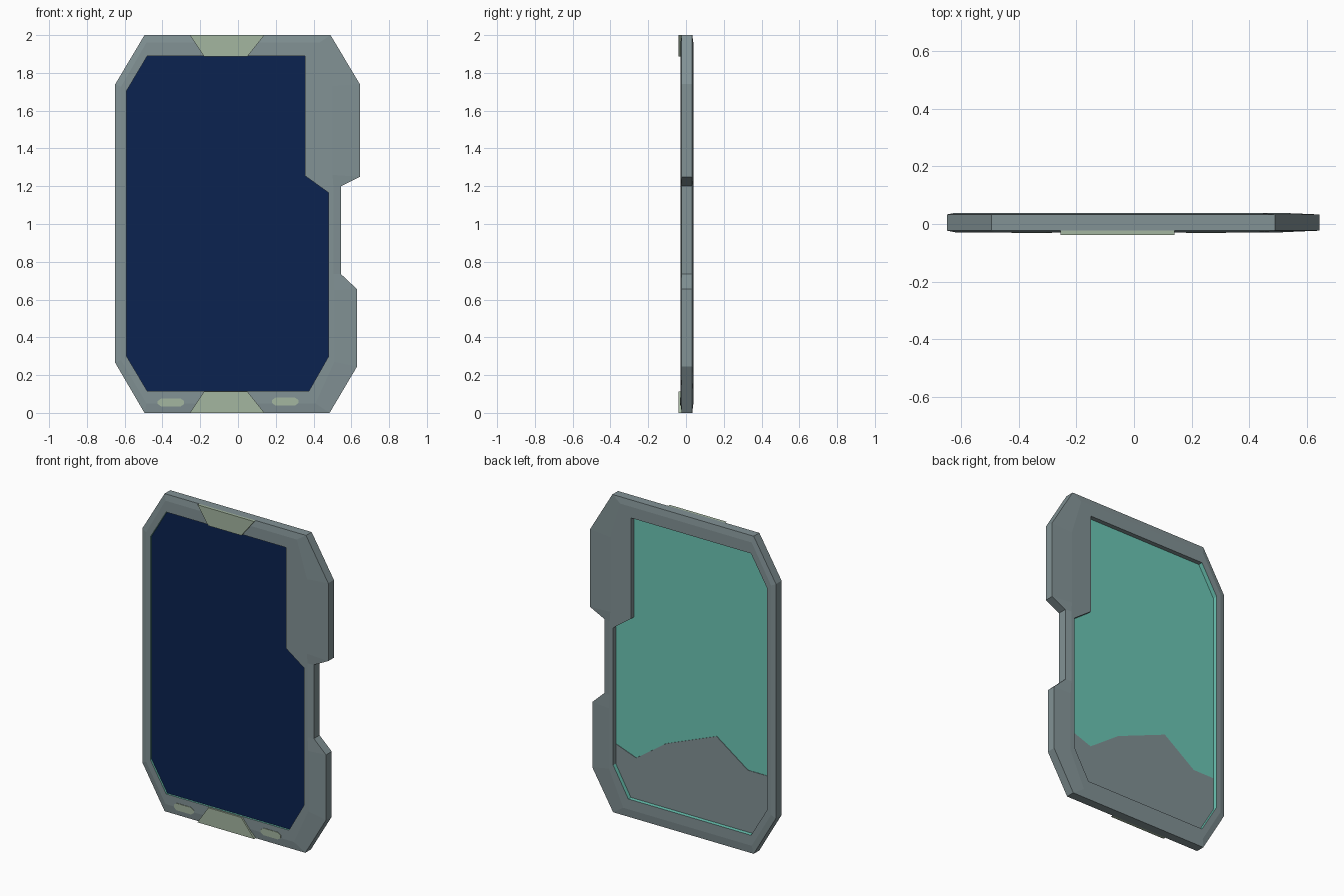
import bpy, bmesh, math

if "Cube" in bpy.data.objects:
    bpy.data.objects.remove(bpy.data.objects["Cube"])


def material(name, rgb):
    m = bpy.data.materials.new(name)
    lin = [((c / 255 + 0.055) / 1.055) ** 2.4 if c > 10 else c / 255 / 12.92 for c in rgb]
    m.diffuse_color = (*lin, 1)
    m.use_nodes = True
    m.node_tree.nodes["Principled BSDF"].inputs["Base Color"].default_value = m.diffuse_color
    return m


GREY = material("grey_metal", (130, 146, 149))
BLUE = material("dark_blue_glass", (11, 34, 80))
TEAL = material("teal_glow", (108, 198, 181))
PALE = material("pale_green", (164, 182, 160))


def finish(bm, name, mats):
    bmesh.ops.recalc_face_normals(bm, faces=bm.faces)
    me = bpy.data.meshes.new(name)
    bm.to_mesh(me)
    bm.free()
    for m in mats:
        me.materials.append(m)
    ob = bpy.data.objects.new(name, me)
    bpy.context.collection.objects.link(ob)
    return ob


def ring(bm, pts, y):
    return [bm.verts.new((x, y, z)) for x, z in pts]


def bridge(bm, a, b):
    n = len(a)
    return [bm.faces.new((a[i], a[(i + 1) % n], b[(i + 1) % n], b[i])) for i in range(n)]


def loop_edges(bm, vs):
    out = []
    for i, v in enumerate(vs):
        w = vs[(i + 1) % len(vs)]
        out.append(bm.edges.get((v, w)) or bm.edges.new((v, w)))
    return out


def prism(name, pts, y0, y1, mats, back=0):
    """Extrude an x/z outline from y0 (front) to y1; 'back' colours the rear and sides."""
    bm = bmesh.new()
    f, b = ring(bm, pts, y0), ring(bm, pts, y1)
    bm.faces.new(f)
    for face in bridge(bm, f, b) + [bm.faces.new(b)]:
        face.material_index = back
    return finish(bm, name, mats)


# Outlines: outer rim, raised ridge just inside it, and screen opening
outer = [(-.495, 2), (.49, 2), (.645, 1.74), (.645, 1.25), (.545, 1.2), (.545, .735),
         (.63, .655), (.63, .245), (.485, 0), (-.495, 0), (-.65, .265), (-.65, 1.74)]
ridge = [(-.485, 1.96), (.43, 1.96), (.50, 1.73), (.50, 1.26), (.505, 1.2), (.505, .735),
         (.51, .65), (.51, .27), (.41, .05), (-.485, .05), (-.62, .28), (-.62, 1.725)]
opening = [(-.48, 1.89), (.355, 1.89), (.355, 1.255), (.48, 1.165), (.48, .3),
           (.375, .115), (-.48, .115), (-.59, .3), (-.59, 1.705)]

# Frame: bevelled ring with a glowing lining on the left and lower walls
bm = bmesh.new()
of, ob_ = ring(bm, outer, -.023), ring(bm, outer, .033)
rf, rb = ring(bm, ridge, -.029), ring(bm, ridge, .039)
hf, hb = ring(bm, opening, -.029), ring(bm, opening, .039)
bridge(bm, of, ob_)
bridge(bm, of, rf)
bridge(bm, ob_, rb)
walls = bridge(bm, hf, hb)
for a, b, d in ((rf, hf, -1), (rb, hb, 1)):
    bmesh.ops.triangle_fill(bm, edges=loop_edges(bm, a) + loop_edges(bm, b),
                            use_beauty=True, normal=(0, d, 0))
bmesh.ops.recalc_face_normals(bm, faces=bm.faces)
for w in walls:
    if w.normal.x > .3 or w.normal.z > .3:
        w.material_index = 1
finish(bm, "frame", [GREY, TEAL])

# Screen: blue glass in front, teal behind
prism("screen", opening, -.017, .010, [BLUE, TEAL], back=1)

# Jagged grey cover on the lower back of the screen
cover = [(.48, .424), (.338, .373), (.13, .519), (-.222, .659), (-.44, .504), (-.59, .504),
         (-.59, .3), (-.48, .115), (.375, .115), (.48, .3)]
prism("back_cover", cover, .009, .013, [GREY])

# Trapezoid clips at the top and bottom of the frame
clip = [(-.255, 2), (.14, 2), (.05, 1.888), (-.18, 1.888)]
prism("top_clip", clip, -.039, -.022, [PALE])
prism("bottom_clip", [(x, 2 - z) for x, z in clip], -.039, -.022, [PALE])

# Small lights either side of the bottom clip
for side, cx, cz in (("left", -.355, .055), ("right", .25, .06)):
    pts = [(cx + sx, cz + sz) for sx, sz in
           ((-.07, -.008), (-.05, -.022), (.05, -.022), (.07, -.008),
            (.07, .008), (.05, .022), (-.05, .022), (-.07, .008))]
    prism(side + "_light", pts, -.032, -.024, [PALE])
